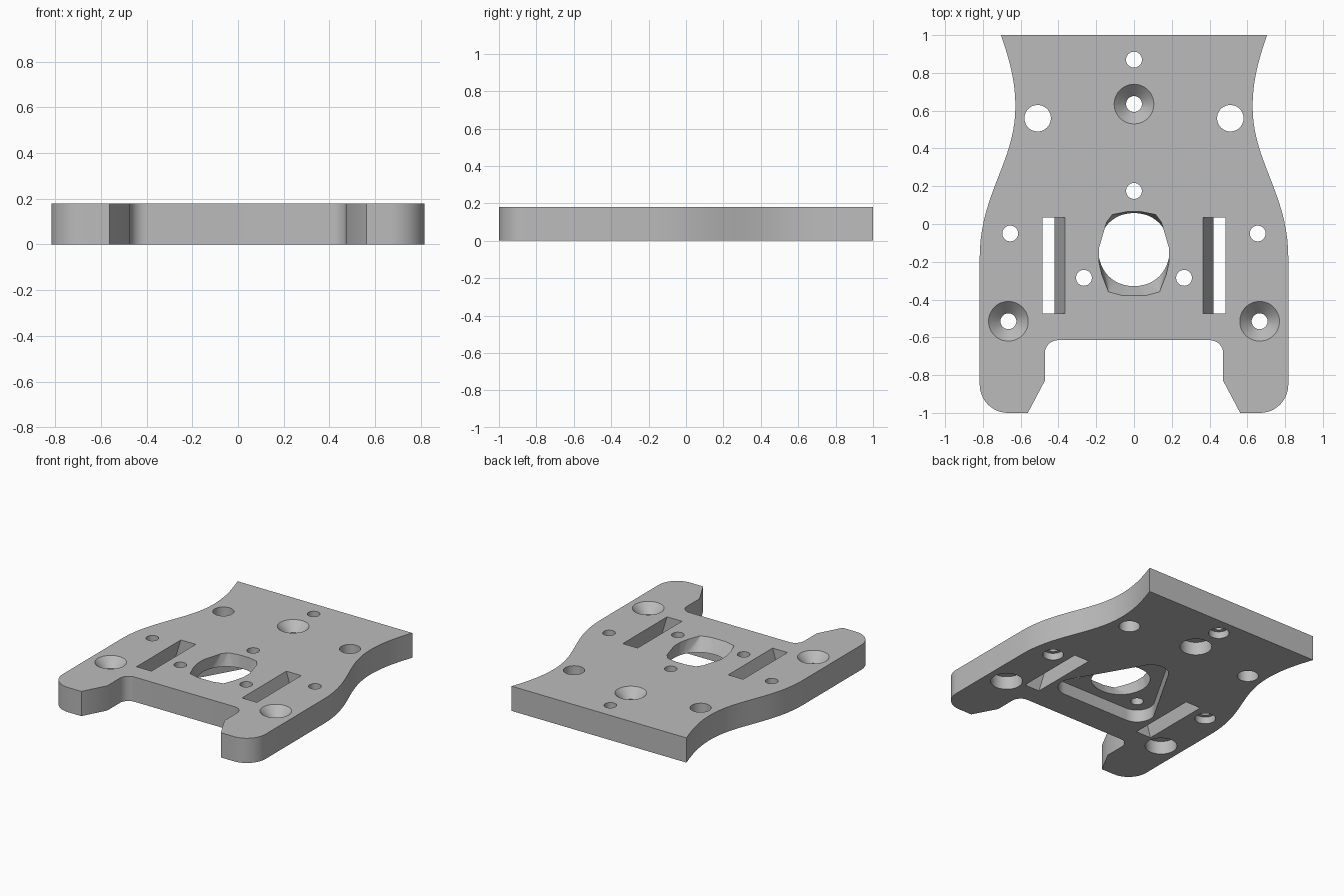
import bpy, bmesh, math
from mathutils import Vector
from mathutils.geometry import interpolate_bezier

if "Cube" in bpy.data.objects:
    bpy.data.objects.remove(bpy.data.objects["Cube"])

THICK = 0.18
gray = bpy.data.materials.new("light gray")
gray.use_nodes = True
COLOR = (0.5, 0.5, 0.5, 1)
gray.diffuse_color = COLOR
gray.node_tree.nodes["Principled BSDF"].inputs["Base Color"].default_value = COLOR


def link(name, bm):
    bmesh.ops.recalc_face_normals(bm, faces=bm.faces)
    mesh = bpy.data.meshes.new(name)
    bm.to_mesh(mesh)
    bm.free()
    mesh.materials.append(gray)
    obj = bpy.data.objects.new(name, mesh)
    bpy.context.collection.objects.link(obj)
    return obj


def arc(cx, cy, r, start, end, steps=12):
    angles = [math.radians(start + (end - start) * i / steps) for i in range(steps + 1)]
    return [(cx + r * math.cos(a), cy + r * math.sin(a)) for a in angles]


def circle(cx, cy, r, steps=48):
    return arc(cx, cy, r, 0, 360, steps)[:-1]


def mirrored(half):
    return half + [(-x, y) for x, y in reversed(half)]


def bezier(*points):
    curve = interpolate_bezier(*[Vector(p) for p in points], 20)
    return [(p.x, p.y) for p in curve]


def loft(name, sections):
    """Solid through (outline, z) sections with equal point counts."""
    bm = bmesh.new()
    rings = [[bm.verts.new((x, y, z)) for x, y in pts] for pts, z in sections]
    for low, high in zip(rings, rings[1:]):
        for i in range(len(low)):
            j = (i + 1) % len(low)
            bm.faces.new((low[i], low[j], high[j], high[i]))
    bm.faces.new(rings[0])
    bm.faces.new(rings[-1])
    return link(name, bm)


def hull(name, sections):
    bm = bmesh.new()
    for pts, z in sections:
        for x, y in pts:
            bm.verts.new((x, y, z))
    result = bmesh.ops.convex_hull(bm, input=bm.verts)
    unused = [v for v in result["geom_interior"] if isinstance(v, bmesh.types.BMVert)]
    bmesh.ops.delete(bm, geom=unused, context="VERTS")
    bmesh.ops.dissolve_limit(bm, angle_limit=0.001, verts=bm.verts, edges=bm.edges)
    return link(name, bm)


def turned(name, cx, cy, profile):
    """Round cutter from (radius, z) steps."""
    return loft(name, [(circle(cx, cy, r), z) for r, z in profile])


# Plate outline: waisted sides, rounded feet and a notch between them
half = bezier((0.704, 1), (0.66, 0.87), (0.628, 0.76), (0.628, 0.62))
half += bezier((0.628, 0.62), (0.628, 0.33), (0.817, 0.16), (0.817, -0.18))[1:]
half += arc(0.667, -0.85, 0.15, 0, -90)
half += [(0.562, -1), (0.472, -0.83)]
half += arc(0.402, -0.685, 0.07, 0, 90)
plate = loft("plate", [(mirrored(half), 0), (mirrored(half), THICK)])

LOW, HIGH = -0.02, THICK + 0.02
cutters = []

# Plain through holes
for x, y, r in [(0, 0.175, 0.042), (0.265, -0.285, 0.042), (-0.265, -0.285, 0.042),
                (0.51, 0.56, 0.07), (-0.51, 0.56, 0.07)]:
    cutters.append(turned("through_hole", x, y, [(r, LOW), (r, HIGH)]))

# Small holes widened from below
for x, y in [(0, 0.87), (0.655, -0.05), (-0.655, -0.05)]:
    cutters.append(turned("stepped_hole", x, y,
                          [(0.068, LOW), (0.068, 0.05), (0.042, 0.05), (0.042, HIGH)]))

# Countersunk holes with a wide bore underneath
for x, y in [(0, 0.635), (0.665, -0.515), (-0.665, -0.515)]:
    cutters.append(turned("countersunk_hole", x, y,
                          [(0.105, LOW), (0.105, 0.095), (0.042, 0.095),
                           (0.042, 0.115), (0.106, THICK + 0.001)]))

# Slanted slots leaning outwards towards the underside
for side in (1, -1):
    sections = []
    for z in (LOW, HIGH):
        x = 0.42 - 0.055 * z / THICK
        sections.append(([(side * x, -0.475), (side * (x + 0.12), -0.475),
                          (side * (x + 0.12), 0.035), (side * x, 0.035)], z))
    cutters.append(loft("slanted_slot", sections))

# Rounded triangular pocket underneath
corners = [p for x, y in [(0, 0.175), (0.265, -0.285), (-0.265, -0.285)]
           for p in circle(x, y, 0.115)]
cutters.append(hull("triangle_pocket", [(corners, LOW), (corners, 0.09)]))

# Central opening: round below, flaring to a longer outline on top
flare = mirrored([(0.04, 0.065), (0.115, 0.05), (0.145, 0.01), (0.186, -0.13),
                  (0.186, -0.2), (0.17, -0.27), (0.135, -0.36), (0.06, -0.38)])
cutters.append(hull("central_opening", [(circle(0, -0.133, 0.19), 0.08),
                                        (flare, THICK + 0.001)]))

# Cut everything out of the plate
bpy.context.view_layer.objects.active = plate
for cutter in cutters:
    cutter.hide_render = True
    mod = plate.modifiers.new("cut", "BOOLEAN")
    mod.operation = "DIFFERENCE"
    mod.solver = "EXACT"
    mod.object = cutter
    bpy.ops.object.modifier_apply(modifier=mod.name)
    bpy.data.objects.remove(cutter)

bpy.ops.object.select_all(action="DESELECT")
plate.select_set(True)
bpy.ops.object.shade_smooth_by_angle(angle=math.radians(30))
